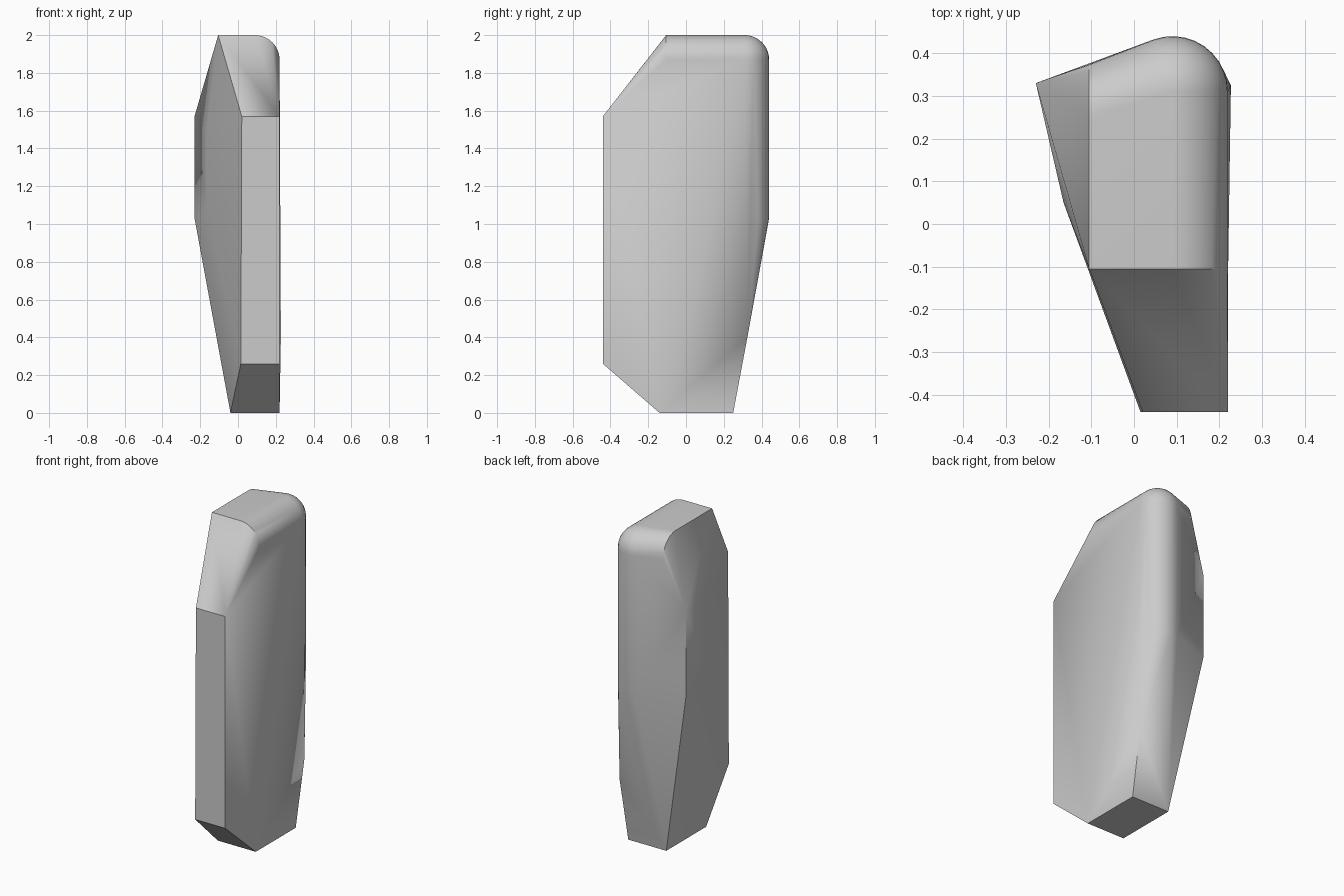
import bpy, bmesh
from math import sin, cos, radians

cube = bpy.data.objects.get("Cube")
if cube:
    bpy.data.objects.remove(cube, do_unlink=True)

grey = bpy.data.materials.new("plain grey")
grey.use_nodes = True
colour = (0.6, 0.6, 0.6, 1)
grey.diffuse_color = colour
grey.node_tree.nodes["Principled BSDF"].inputs["Base Color"].default_value = colour

R = 0.13                        # radius of the rounded edges
CX, CY, CZ = 0.09, 0.31, 2 - R  # centre of the rounded corner
OUT = CX + R                    # outer flat side
STEPS = 10

# Sharp corners of the tapered inner side
points = [
    (0.02, -0.44, 1.57), (0.015, -0.44, 0.26),
    (-0.04, -0.14, 0), (-0.04, 0.25, 0),
    (-0.23, 0.33, 1.03), (-0.23, 0.33, 1.57),
    (-0.105, -0.105, 2), (-0.165, 0.05, 1.48), (-0.165, 0.05, 1.08),
]
# Sharp corners of the outer side
points += [(OUT, y, z) for y, z in
           [(-0.44, 1.57), (-0.44, 0.26), (-0.14, 0), (0.25, 0)]]
points.append((0.227, 0.325, 0.4))

# Rounded edges: outer top edge, back top edge, back corner and its lower end
slant = radians(110)
for i in range(STEPS + 1):
    rise = radians(90 * i / STEPS)
    out, up = R * cos(rise), CZ + R * sin(rise)
    points.append((CX + out, -0.105, up))
    points.append((-0.105, 0.252 + out * sin(slant), up))
    turn = slant * i / STEPS
    points.append((CX + R * cos(turn), CY + R * sin(turn), 1.03))
    for j in range(STEPS + 1):
        turn = slant * j / STEPS
        points.append((CX + out * cos(turn), CY + out * sin(turn), up))

# Wrap the corners in one closed shell
bm = bmesh.new()
for p in points:
    bm.verts.new(p)
bmesh.ops.remove_doubles(bm, verts=bm.verts, dist=0.0005)
bmesh.ops.convex_hull(bm, input=bm.verts)
bmesh.ops.delete(bm, geom=[v for v in bm.verts if not v.link_faces], context='VERTS')
bmesh.ops.dissolve_limit(bm, angle_limit=radians(0.8), verts=bm.verts, edges=bm.edges)
bmesh.ops.recalc_face_normals(bm, faces=bm.faces)
mesh = bpy.data.meshes.new("rounded_block")
bm.to_mesh(mesh)
bm.free()
mesh.materials.append(grey)

block = bpy.data.objects.new("rounded_block", mesh)
bpy.context.collection.objects.link(block)
bpy.ops.object.select_all(action='DESELECT')
block.select_set(True)
bpy.context.view_layer.objects.active = block
bpy.ops.object.shade_smooth_by_angle(angle=radians(30))
